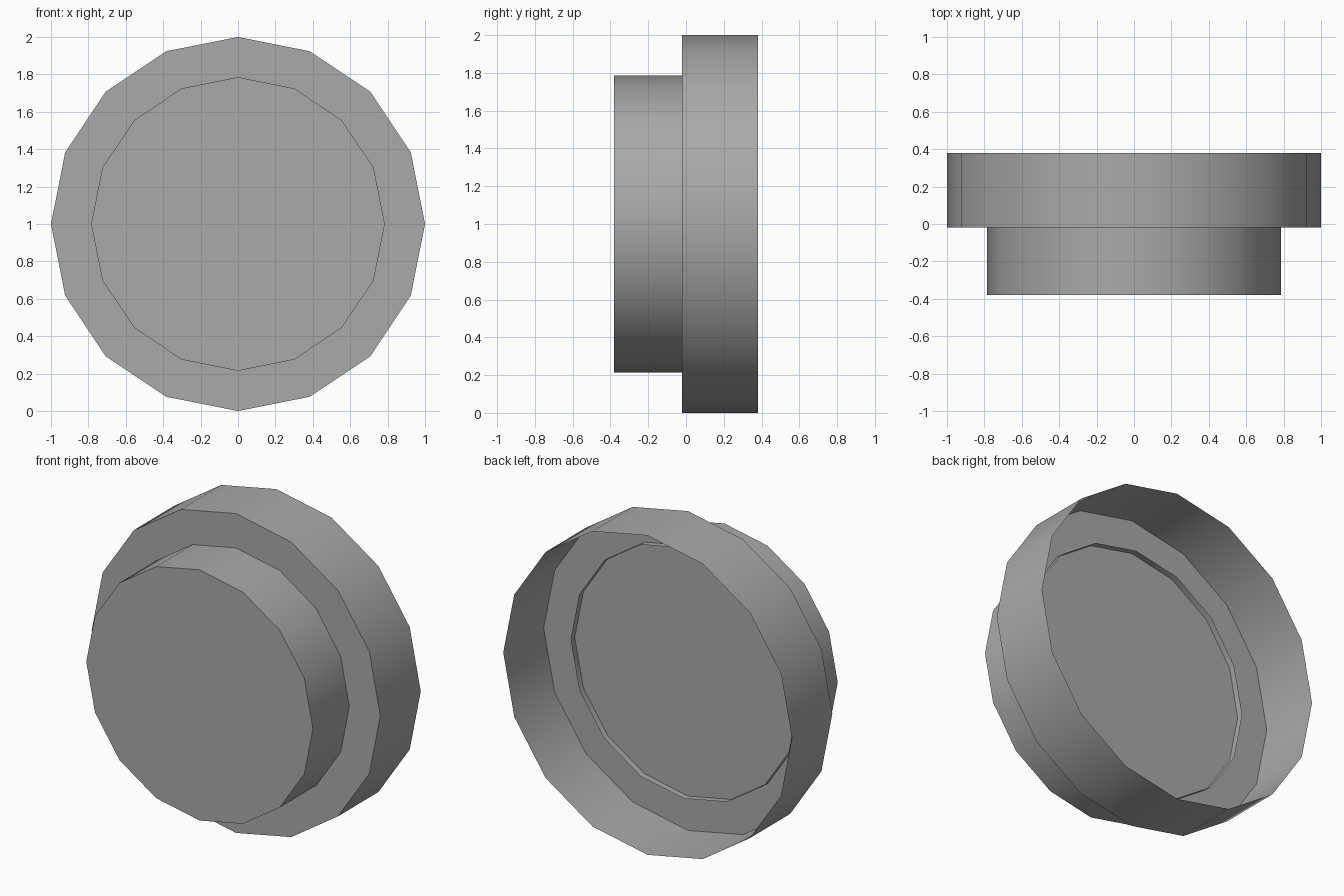
import bpy, bmesh, math
from mathutils import Matrix

cube = bpy.data.objects.get("Cube")
if cube:
    bpy.data.objects.remove(cube, do_unlink=True)

SIDES = 16
DEPTH = 0.4

grey = bpy.data.materials.new("plain_grey")
grey.use_nodes = True
colour = (0.4, 0.4, 0.4, 1)
grey.diffuse_color = colour
grey.node_tree.nodes["Principled BSDF"].inputs["Base Color"].default_value = colour


def open_drum(name, radius, front_y):
    """Thin-walled drum along y, capped at the front and open at the back."""
    bm = bmesh.new()
    bmesh.ops.create_cone(bm, cap_ends=True, segments=SIDES, radius1=radius,
                          radius2=radius, depth=DEPTH)
    # Turn the axis so that the drum's top faces the front
    bmesh.ops.rotate(bm, verts=bm.verts, matrix=Matrix.Rotation(math.pi / 2, 3, "X"))
    bmesh.ops.translate(bm, verts=bm.verts, vec=(0, front_y + DEPTH / 2, 1))
    bm.normal_update()
    back = [f for f in bm.faces if f.normal.y > 0.9]
    bmesh.ops.delete(bm, geom=back, context="FACES_ONLY")
    mesh = bpy.data.meshes.new(name)
    bm.to_mesh(mesh)
    bm.free()
    mesh.materials.append(grey)
    obj = bpy.data.objects.new(name, mesh)
    bpy.context.collection.objects.link(obj)
    bpy.ops.object.select_all(action="DESELECT")
    obj.select_set(True)
    bpy.context.view_layer.objects.active = obj
    bpy.ops.object.shade_smooth_by_angle(angle=math.radians(30))
    return obj


# Wide rear drum, and the narrower front drum whose lip pokes through its cap
open_drum("rear_drum", 1.0, -0.02)
open_drum("front_drum", 0.785, -0.38)
